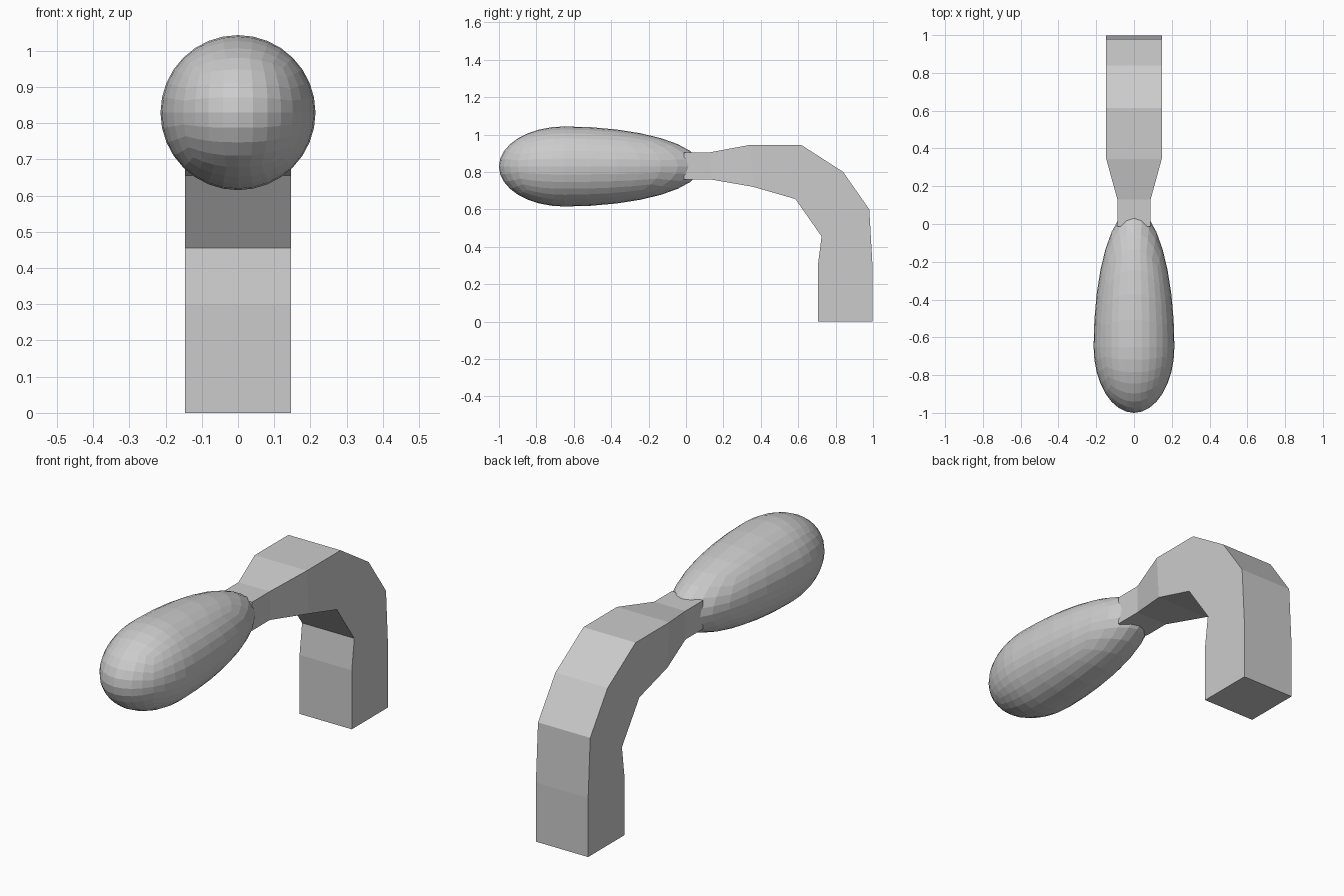
import bpy, bmesh

if "Cube" in bpy.data.objects:
    bpy.data.objects.remove(bpy.data.objects["Cube"])


def finish(bm, name):
    bmesh.ops.recalc_face_normals(bm, faces=bm.faces)
    mesh = bpy.data.meshes.new(name)
    bm.to_mesh(mesh)
    bm.free()
    obj = bpy.data.objects.new(name, mesh)
    bpy.context.collection.objects.link(obj)
    return obj


# Bent arm: inner (y, z), outer (y, z), half width
SECTIONS = [
    ((0.705, 0.00), (0.997, 0.00), 0.147),
    ((0.705, 0.30), (0.997, 0.30), 0.147),
    ((0.725, 0.455), (0.98, 0.60), 0.147),
    ((0.655, 0.555), (0.84, 0.80), 0.147),
    ((0.585, 0.655), (0.615, 0.945), 0.147),
    ((0.36, 0.72), (0.345, 0.945), 0.147),
    ((0.13, 0.76), (0.13, 0.905), 0.088),
    ((-0.012, 0.76), (-0.012, 0.905), 0.088),
]
bm = bmesh.new()
rings = []
for (yi, zi), (yo, zo), w in SECTIONS:
    rings.append([bm.verts.new(p) for p in
                  ((-w, yi, zi), (w, yi, zi), (w, yo, zo), (-w, yo, zo))])
for a, b in zip(rings, rings[1:]):
    for i in range(4):
        j = (i + 1) % 4
        bm.faces.new((a[i], a[j], b[j], b[i]))
bm.faces.new(rings[0])
bm.faces.new(rings[-1])
finish(bm, "bent_arm")

# Egg-shaped bulb: cube sphere, stretched more towards the arm
bm = bmesh.new()
bmesh.ops.create_cube(bm, size=2)
for _ in range(3):
    bmesh.ops.subdivide_edges(bm, edges=bm.edges[:], cuts=1, use_grid_fill=True)
    for v in bm.verts:
        v.co.normalize()
RADIUS, FRONT, BACK, MID_Y, MID_Z = 0.214, 0.35, 0.73, -0.65, 0.829
for v in bm.verts:
    x, y, z = v.co
    v.co = (x * RADIUS, MID_Y + y * (BACK if y > 0 else FRONT), MID_Z + z * RADIUS)
finish(bm, "egg_bulb")
